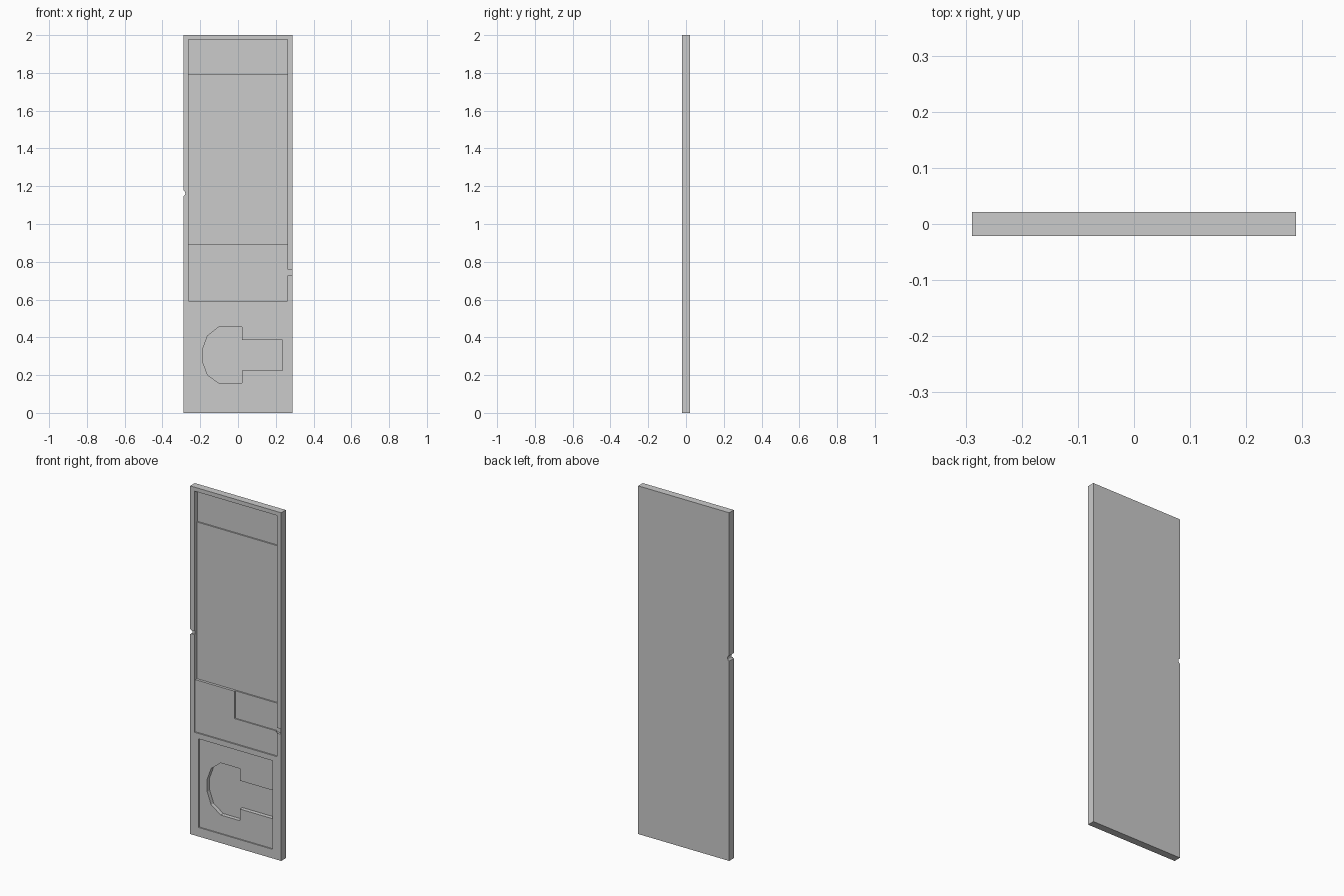
import bpy, bmesh, math

if "Cube" in bpy.data.objects:
    bpy.data.objects.remove(bpy.data.objects["Cube"])

HALF_X, FRONT, BACK, TOP = 0.289, -0.021, 0.021, 2.0

grey = bpy.data.materials.new("plain grey")
grey.diffuse_color = (0.6, 0.6, 0.6, 1)
grey.use_nodes = True
grey.node_tree.nodes["Principled BSDF"].inputs["Base Color"].default_value = grey.diffuse_color


def prism(name, outline, y0, y1):
    """Extrude an x-z outline from y0 to y1."""
    bm = bmesh.new()
    face = bm.faces.new([bm.verts.new((x, y0, z)) for x, z in outline])
    side = bmesh.ops.extrude_face_region(bm, geom=[face])["geom"]
    moved = [v for v in side if isinstance(v, bmesh.types.BMVert)]
    bmesh.ops.translate(bm, verts=moved, vec=(0, y1 - y0, 0))
    bmesh.ops.recalc_face_normals(bm, faces=bm.faces)
    mesh = bpy.data.meshes.new(name)
    bm.to_mesh(mesh)
    bm.free()
    mesh.materials.append(grey)
    ob = bpy.data.objects.new(name, mesh)
    bpy.context.collection.objects.link(ob)
    return ob


def rect(x0, x1, z0, z1):
    return [(x0, z0), (x1, z0), (x1, z1), (x0, z1)]


def cut(target, outline, depth):
    """Sink a pocket of the given depth into the front."""
    cutter = prism("pocket_cutter", outline, FRONT - 0.05, FRONT + depth)
    cutter.hide_render = True
    mod = target.modifiers.new("pocket", "BOOLEAN")
    mod.operation, mod.solver, mod.object = "DIFFERENCE", "EXACT", cutter
    bpy.context.view_layer.objects.active = target
    bpy.ops.object.modifier_apply(modifier=mod.name)
    bpy.data.objects.remove(cutter, do_unlink=True)


# Slab with a small rounded notch through its left edge
notch = [(-HALF_X + 0.010 * math.sin(a), 1.163 + 0.015 * math.cos(a))
         for a in (math.pi * i / 6 for i in range(7))]
panel = prism("panel", [(-HALF_X, 0), (HALF_X, 0), (HALF_X, TOP), (-HALF_X, TOP)] + notch,
              FRONT, BACK)

# Tall recess stepping deeper upwards, with a pocket and a closed side channel
L, R = -0.263, 0.262
cut(panel, rect(L, R, 0.592, 1.977), 0.008)
cut(panel, rect(L, R, 0.891, 1.977), 0.023)
cut(panel, rect(L, R, 1.791, 1.977), 0.031)
cut(panel, rect(-0.013, R, 0.734, 0.891), 0.015)
cut(panel, rect(R - 0.01, 0.286, 0.727, 0.758), 0.015)

# Shallow channel joining the notch to the recess
cut(panel, rect(-0.281, L + 0.01, 1.152, 1.174), 0.006)

# Lower shallow pocket with a deep round-headed slot
cut(panel, rect(-0.235, 0.235, 0.052, 0.561), 0.007)
cut(panel, [(-0.10, 0.456), (-0.161, 0.408), (-0.186, 0.34), (-0.186, 0.268),
            (-0.161, 0.2), (-0.10, 0.157), (0.022, 0.157), (0.022, 0.224),
            (0.235, 0.224), (0.235, 0.387), (0.022, 0.387), (0.022, 0.456)], 0.03)
